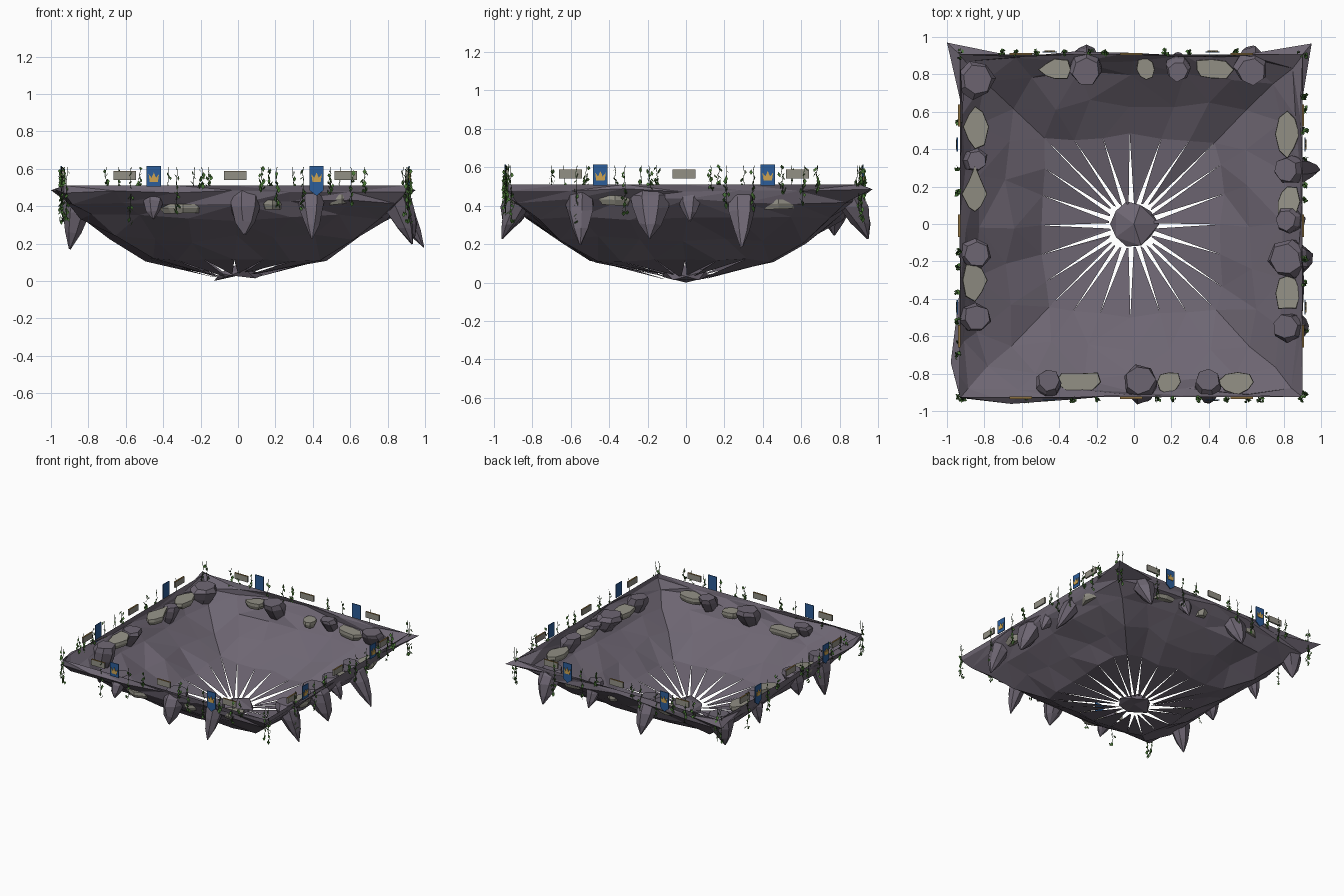
import bpy, bmesh, math, random
from mathutils import Matrix, Vector

random.seed(7)
if "Cube" in bpy.data.objects:
    bpy.data.objects.remove(bpy.data.objects["Cube"])

HALF = 0.915
CENTRE = Vector((-0.015, -0.01, 0))
SEGS = 24
SIDES = ("front", "right", "back", "left")


def material(name, rgb):
    m = bpy.data.materials.new(name)
    m.use_nodes = True
    m.diffuse_color = (*rgb, 1)
    m.node_tree.nodes["Principled BSDF"].inputs["Base Color"].default_value = (*rgb, 1)
    return m


ROCK = material("purple grey rock", (0.155, 0.133, 0.17))
STONE = material("weathered stone", (0.29, 0.28, 0.235))
BLUE = material("banner blue", (0.025, 0.11, 0.32))
GOLD = material("gold", (0.62, 0.37, 0.08))
BRONZE = material("bronze trim", (0.26, 0.16, 0.05))
LEAF = material("leaf green", (0.065, 0.18, 0.035))
STEM = material("dark stem", (0.025, 0.05, 0.018))


def finish(name, bm, mat, matrix=None):
    mesh = bpy.data.meshes.new(name)
    bm.to_mesh(mesh)
    bm.free()
    ob = bpy.data.objects.new(name, mesh)
    mesh.materials.append(mat)
    if matrix:
        ob.matrix_world = matrix
    bpy.context.collection.objects.link(ob)
    return ob


def side_matrix(k):
    # local x runs along the side, local +y points inward
    return (Matrix.Translation(CENTRE) @ Matrix.Rotation(k * math.pi / 2, 4, "Z")
            @ Matrix.Translation((0, -HALF, 0)))


def jit(a):
    return random.uniform(-a, a)


def square_point(t, half, corner=1.0):
    # point at fraction t around a square, corners drawn in by the corner factor
    side, f = divmod((t % 1) * 4, 1)
    u = 2 * f - 1
    scale = half * (1 - (1 - corner) * abs(u) ** 3)
    p = Matrix.Rotation(side * math.pi / 2, 3, "Z") @ Vector((u, -1, 0))
    return p * scale + CENTRE


def plate(bm, outline, y, thick):
    # upright plate from an outline in x and z
    front = [bm.verts.new((x, y, z)) for x, z in outline]
    back = [bm.verts.new((x, y + thick, z)) for x, z in outline]
    bm.faces.new(front)
    bm.faces.new(back[::-1])
    n = len(front)
    for i in range(n):
        j = (i + 1) % n
        bm.faces.new((front[j], front[i], back[i], back[j]))


def rect(x, z, w, h):
    return [(x - w / 2, z - h / 2), (x + w / 2, z - h / 2),
            (x + w / 2, z + h / 2), (x - w / 2, z + h / 2)]


def loft(bm, rings):
    # closed skin through rings listed from top to bottom
    n = len(rings[0])
    for up, low in zip(rings, rings[1:]):
        for i in range(n):
            j = (i + 1) % n
            bm.faces.new((low[i], low[j], up[j], up[i]))


# Bowl: a square rim that funnels down, ending in separate tapering wedges
bulges = {1: 0.04, 2: 0.015, 16: 0.02, 23: 0.04}
bm = bmesh.new()
rings = []
for half, z, corner, wob in ((HALF, 0.51, 1, 0), (0.915, 0.478, 1, 0.014),
                             (0.89, 0.425, 0.98, 0.022), (0.815, 0.34, 0.96, 0.025),
                             (0.65, 0.225, 0.95, 0.03), (0.48, 0.12, 0.94, 0.02)):
    ring = []
    for i in range(SEGS):
        swell = bulges.get(i, 0) if len(rings) == 1 else 0
        p = square_point(i / SEGS + jit(wob * 0.15), half + jit(wob) + swell, corner)
        ring.append(bm.verts.new((p.x, p.y, z + jit(wob * 0.8))))
    rings.append(ring)
# rim corners pulled out into points at the back
rings[1][12].co = (0.95, 0.965, 0.485)
rings[1][18].co = (-1.0, 0.97, 0.485)
rings[1][0].co = (-0.93, -0.93, 0.47)
rings[1][6].co = (0.9, -0.925, 0.475)
rings[1][23].co.y -= 0.1
loft(bm, rings)
for i in range(SEGS):
    tip = []
    z = 0.032 + jit(0.015)
    for f in (0.36, 0.64):
        p = square_point((i + f) / SEGS, 0.115 + jit(0.01), 0.95)
        tip.append(bm.verts.new((p.x, p.y, z)))
    bm.faces.new((tip[0], tip[1], rings[-1][(i + 1) % SEGS], rings[-1][i]))
bmesh.ops.triangulate(bm, faces=bm.faces[:])
finish("bowl_hull", bm, ROCK)

# Centre boulder at the bottom of the funnel, drooping to left and right
bm = bmesh.new()
bmesh.ops.create_icosphere(bm, subdivisions=1, radius=1)
for v in bm.verts:
    n = v.co * (1 + jit(0.15))
    v.co = Vector((n.x * 0.135, n.y * 0.135, n.z * 0.035 - 0.045 * abs(n.x)))
low = min(v.co.z for v in bm.verts)
finish("centre_boulder", bm, ROCK, Matrix.Translation((0, 0, -low)))

# Hanging rock spikes: position along side, radius, tip height, outward lean
spikes = (
    ((-0.44, 0.07, 0.33, 0.1), (0.05, 0.095, 0.25, 0.1), (0.41, 0.075, 0.23, 0.12)),
    ((-0.54, 0.08, 0.2, 0.12), (-0.18, 0.105, 0.23, 0.13), (0.03, 0.07, 0.32, 0.1),
     (0.3, 0.08, 0.18, 0.18)),
    ((-0.64, 0.09, 0.24, 0.13), (-0.25, 0.065, 0.3, 0.1), (0.24, 0.09, 0.23, 0.13)),
    ((-0.78, 0.1, 0.25, 0.05), (-0.35, 0.065, 0.26, 0.06), (0.15, 0.08, 0.3, 0.06),
     (0.49, 0.085, 0.17, 0.06)),
)
for k, row in enumerate(spikes):
    for n, (u, r, tip_z, lean) in enumerate(row):
        bm = bmesh.new()
        rings = []
        turn = random.random()
        for size, drop in ((0.8, 0), (1, 0.14), (0.9, 0.38), (0.55, 0.72), (0.06, 1)):
            ring = []
            for s in range(7):
                a = (s + turn) * math.tau / 7
                q = r * size * (1 + jit(0.1))
                ring.append(bm.verts.new((u + q * math.cos(a),
                                          0.09 - lean * drop + q * math.sin(a),
                                          0.49 + (tip_z - 0.49) * drop + jit(0.006))))
            rings.append(ring)
        loft(bm, rings)
        bm.faces.new(rings[0])
        bm.faces.new(rings[-1][::-1])
        finish(f"{SIDES[k]}_rock_spike_{n + 1}", bm, ROCK, side_matrix(k))

# Pale ledge slabs set through the wall: position along side, length, height
slabs = (((-0.28, 0.24, 0.39), (0.2, 0.13, 0.41), (0.57, 0.18, 0.44)),
         ((-0.36, 0.21, 0.43), (0.13, 0.18, 0.44), (0.49, 0.24, 0.41)),
         ((-0.43, 0.2, 0.42), (-0.08, 0.1, 0.41), (0.41, 0.17, 0.43)),
         ((-0.53, 0.23, 0.46), (-0.17, 0.25, 0.46), (0.29, 0.21, 0.45)))
for k, row in enumerate(slabs):
    for n, (u, length, z) in enumerate(row):
        bm = bmesh.new()
        tilt = jit(0.12)
        rings = [[], [], []]
        for s in range(8):
            a = s * math.tau / 8
            q = 1 + jit(0.25)
            x, y = math.cos(a) * q * length / 2, math.sin(a) * q * 0.06
            for ring, size, dz in zip(rings, (0.97, 1, 0.8), (0.022, 0, -0.028)):
                ring.append(bm.verts.new((u + x * size, 0.08 + y * size, z + dz + x * tilt)))
        loft(bm, rings)
        bm.faces.new(rings[0])
        bm.faces.new(rings[-1][::-1])
        finish(f"{SIDES[k]}_ledge_slab_{n + 1}", bm, STONE, side_matrix(k))

# Fittings repeated along every side
crown = [(-0.022, 0), (0.022, 0), (0.028, 0.042), (0.012, 0.022),
         (0, 0.05), (-0.012, 0.022), (-0.028, 0.042)]
vines = ((-0.9, 0.33), (-0.56, 0.32), (-0.31, 0.37), (-0.18, 0.5), (0.14, 0.49),
         (0.22, 0.4), (0.36, 0.39), (0.51, 0.48), (0.62, 0.42), (0.69, 0.48), (0.91, 0.36))
for k, side in enumerate(SIDES):
    m = side_matrix(k)
    # Stone plaques with a thin trim along the top
    plaques, trims = bmesh.new(), bmesh.new()
    for u in (-0.59, 0, 0.59):
        plate(plaques, rect(u, 0.563, 0.12, 0.045), -0.01, 0.012)
        plate(trims, rect(u, 0.587, 0.12, 0.003), -0.01, 0.012)
    finish(side + "_plaques", plaques, STONE, m)
    finish(side + "_plaque_trim", trims, BRONZE, m)

    # Banners with crown emblems, some pointed and some cut off at the rim
    banners, crowns = bmesh.new(), bmesh.new()
    for u in (-0.435, 0.435):
        cut = side == "right" or (side == "front" and u < 0)
        edge, point = (0.505, 0.505) if cut else (0.485, 0.455)
        plate(banners, [(u - 0.038, edge), (u, point), (u + 0.038, edge),
                        (u + 0.038, 0.615), (u - 0.038, 0.615)], -0.018, 0.006)
        plate(crowns, [(u + x, 0.53 + z) for x, z in crown], -0.022, 0.005)
    finish(side + "_banners", banners, BLUE, m)
    finish(side + "_crown_emblems", crowns, GOLD, m)

    # Trailing vines: wavering stems with leaves that thicken downward
    stems, leaves = bmesh.new(), bmesh.new()
    for u, end in vines:
        rings = []
        for s in range(8):
            z = 0.608 + (end - 0.608) * s / 7
            c = Vector((u + jit(0.005), -0.012 + jit(0.005), z))
            rings.append([stems.verts.new(c + Vector((math.cos(a), math.sin(a), 0)) * 0.002)
                          for a in (0, math.tau / 3, 2 * math.tau / 3)])
            for _ in range((s + 2) // 3):
                size = random.uniform(0.012, 0.018)
                spin = (Matrix.Translation(c + Vector((jit(0.012), jit(0.012), jit(0.012))))
                        @ Matrix.Rotation(jit(math.pi), 4, "Z")
                        @ Matrix.Rotation(jit(0.9), 4, "X"))
                pts = ((0, 0, size), (size * 0.65, 0, 0), (0, 0, -size), (-size * 0.65, 0, 0))
                leaves.faces.new([leaves.verts.new(spin @ Vector(p)) for p in pts])
        loft(stems, rings)
    finish(side + "_vine_stems", stems, STEM, m)
    finish(side + "_vine_leaves", leaves, LEAF, m)
